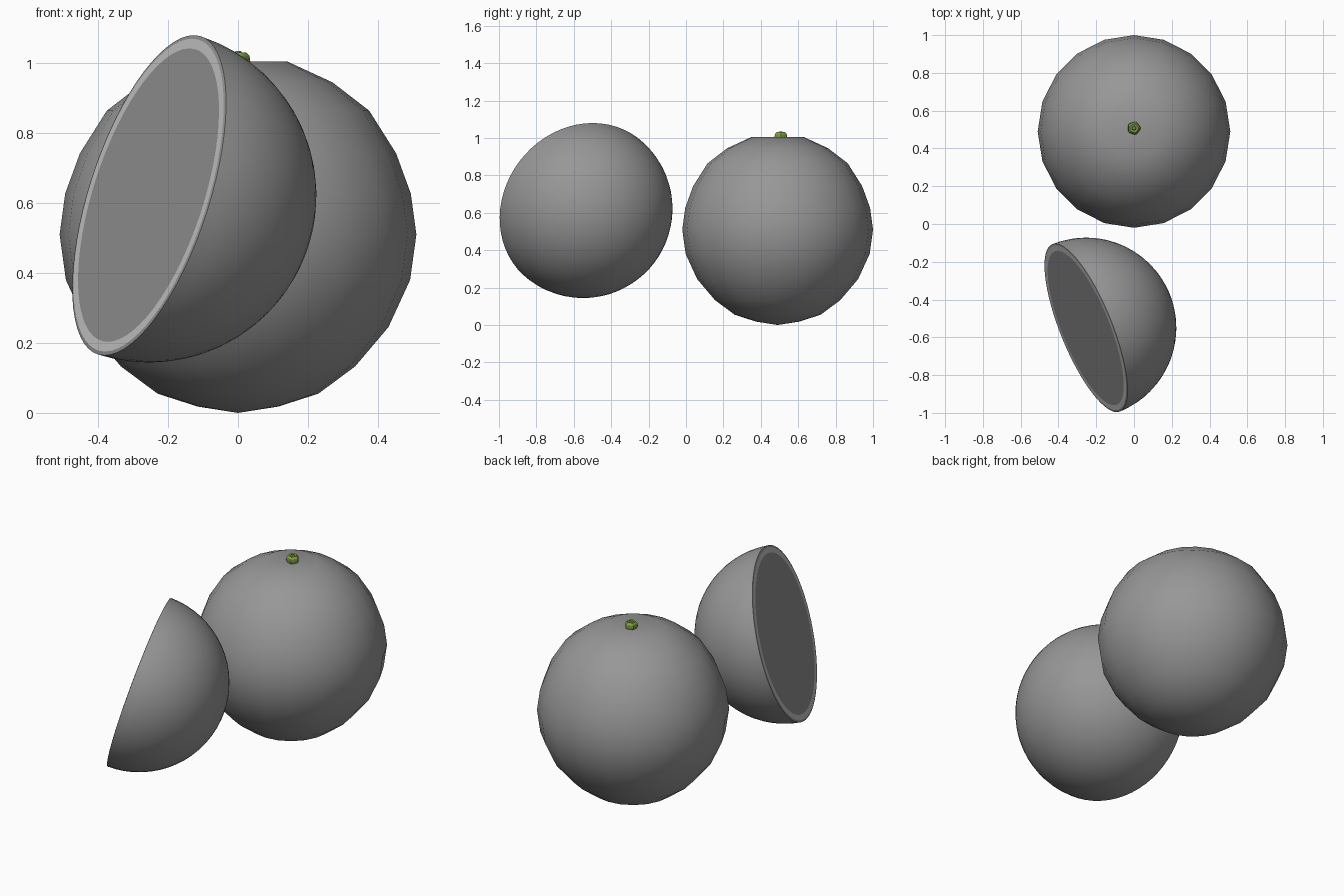
import bpy, math
from mathutils import Vector, Matrix

if "Cube" in bpy.data.objects:
    bpy.data.objects.remove(bpy.data.objects["Cube"])


def material(name, color):
    m = bpy.data.materials.new(name)
    m.diffuse_color = (*color, 1)
    m.use_nodes = True
    m.node_tree.nodes["Principled BSDF"].inputs["Base Color"].default_value = m.diffuse_color
    return m


def lathe(name, profile, segs, matrix, mat=None, smooth=30, wobble=None):
    """Revolve (radius, height) points about z; radius 0 makes a pole."""
    verts, rings, faces = [], [], []
    for r, z in profile:
        n = 1 if r == 0 else segs
        rings.append(range(len(verts), len(verts) + n))
        for i in range(n):
            a = 2 * math.pi * i / segs
            k = r * (wobble(a) if wobble else 1)
            verts.append((k * math.cos(a), k * math.sin(a), z))
    for lo, hi in zip(rings, rings[1:]):
        for i in range(segs):
            j = (i + 1) % segs
            if len(lo) == 1:
                faces.append((lo[0], hi[j], hi[i]))
            elif len(hi) == 1:
                faces.append((lo[i], lo[j], hi[0]))
            else:
                faces.append((lo[i], lo[j], hi[j], hi[i]))
    me = bpy.data.meshes.new(name)
    me.from_pydata(verts, [], faces)
    ob = bpy.data.objects.new(name, me)
    bpy.context.collection.objects.link(ob)
    ob.matrix_world = matrix
    if mat:
        me.materials.append(mat)
    bpy.ops.object.select_all(action='DESELECT')
    ob.select_set(True)
    bpy.context.view_layer.objects.active = ob
    bpy.ops.object.shade_smooth_by_angle(angle=math.radians(smooth))
    return ob


dark = material("fruit_grey", (.31, .31, .31))
green = material("stem_green", (.22, .36, .06))

# whole fruit: 20 sided, smooth shaded, shallow dimple on top
whole = [(0, 0), (.115, .018), (.23, .055), (.335, .133), (.43, .245), (.492, .38),
         (.51, .51), (.494, .627), (.452, .742), (.375, .864), (.27, .945),
         (.14, 1.005), (0, .99)]
lathe("whole_fruit", whole, 20, Matrix.Translation((0, .49, 0)), dark, smooth=60)

# small lobed green stem button
lathe("stem_button", [(0, .98), (.025, .985), (.033, 1.003), (.031, 1.02),
                      (.022, 1.031), (.012, 1.028), (.008, 1.034), (0, 1.034)],
      20, Matrix.Translation((0, .507, 0)), green,
      wobble=lambda a: 1 + .07 * math.cos(5 * a))

# half fruit: local +z is the normal of the cut face
normal = Vector((-.885, -.358, .287)).normalized()
pose = Matrix.Translation((-.254, -.55, .622)) @ normal.to_track_quat('Z', 'Y').to_matrix().to_4x4()
R = .478
dome = [(0, -R)] + [(R * math.sin(t), -R * math.cos(t))
                    for t in (math.pi / 2 * i / 16 for i in range(1, 17))]
lathe("half_peel", dome + [(.467, .002)], 64, pose, dark)

# pale pith ring (default grey) and flat pulp disc on the cut
lathe("pith_ring", [(.467, .002), (.438, .002)], 64, pose)
lathe("pulp_disc", [(.438, .002), (0, .002)], 64, pose, dark)
